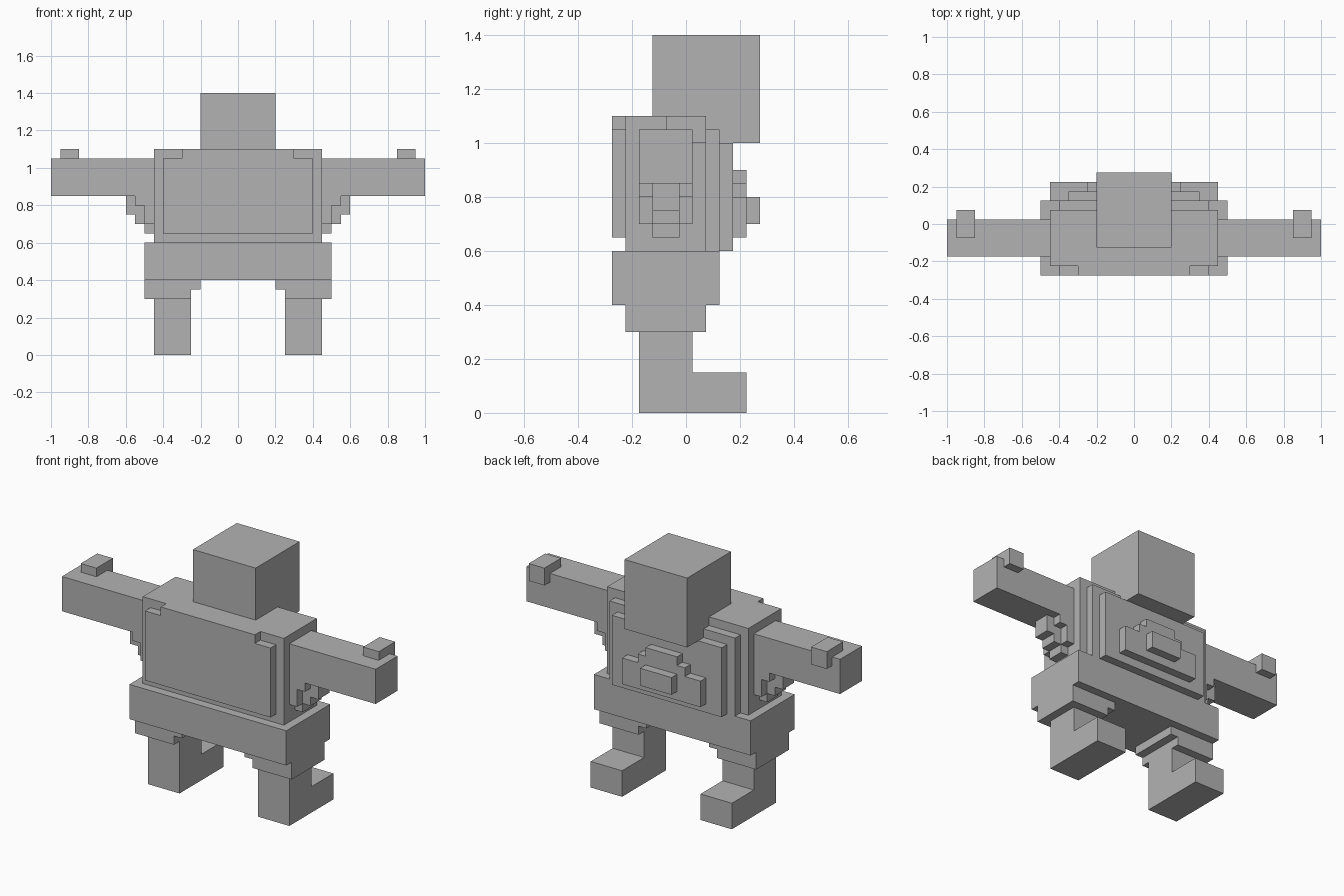
import bpy
import bmesh
from mathutils import Matrix, Vector

default = bpy.data.objects.get("Cube")
if default:
    bpy.data.objects.remove(default, do_unlink=True)

# One flat grey for the whole figure
grey = bpy.data.materials.new("plain_grey")
grey.use_nodes = True
COLOUR = (0.45, 0.45, 0.45, 1)
grey.diffuse_color = COLOUR
grey.node_tree.nodes["Principled BSDF"].inputs["Base Color"].default_value = COLOUR


def part(name, *boxes, mirror=False):
    """One object made of boxes, each given as x, y and z ranges."""
    bm = bmesh.new()
    for ranges in boxes:
        low, high = (Vector(side) for side in zip(*ranges))
        place = Matrix.Translation((low + high) / 2) @ Matrix.Diagonal((*(high - low), 1))
        bmesh.ops.create_cube(bm, size=1, matrix=place)
    mesh = bpy.data.meshes.new(name)
    bm.to_mesh(mesh)
    bm.free()
    mesh.materials.append(grey)
    obj = bpy.data.objects.new(name, mesh)
    bpy.context.collection.objects.link(obj)
    if mirror:
        mod = obj.modifiers.new("mirror", 'MIRROR')
        mod.use_mirror_merge = False
    return obj


def wide(half):
    return (-half, half)


# Head and torso
part("head", (wide(.2), (-.125, .275), (1, 1.4)))
part("torso", (wide(.45), (-.225, .075), (.6, 1.1)))

# Front plate with notched upper corners
FRONT = (-.275, -.225)
part("front_plate",
     (wide(.4), FRONT, (.65, 1.05)),
     (wide(.3), FRONT, (1.05, 1.1)))

# Stepped rear plates and the raised block on them
part("rear_plate_inner", (wide(.4), (.075, .125), (.6, 1.05)))
part("rear_plate_outer", (wide(.35), (.125, .175), (.6, 1)))
BACK = (.175, .225)
part("rear_bump",
     (wide(.25), BACK, (.65, .8)),
     (wide(.15), BACK, (.8, .85)),
     (wide(.1), BACK, (.85, .9)))
part("rear_bump_block", (wide(.1), (.225, .275), (.7, .8)))

# Waist and hips
part("waist", (wide(.5), (-.275, .125), (.4, .6)))
HIP = (-.225, .075)
part("hips",
     ((.2, .5), HIP, (.35, .4)),
     ((.25, .5), HIP, (.3, .35)), mirror=True)

# Legs with feet
LIMB = (-.175, .025)
part("legs",
     ((.25, .45), LIMB, (0, .3)),
     ((.25, .45), (.025, .225), (0, .15)), mirror=True)

# Arms with thumbs hooked over the rear edge
part("arms", ((.45, 1), LIMB, (.85, 1.05)), mirror=True)
part("thumbs",
     ((.85, .95), (-.075, .075), (1.05, 1.1)),
     ((.85, .95), (.025, .075), (1, 1.05)), mirror=True)

# Stair-stepped underarm: a broad layer and a narrow, deeper core
CORE = (-.125, -.025)
part("underarm_layer",
     ((.45, .5), LIMB, (.7, .85)),
     ((.5, .55), LIMB, (.8, .85)), mirror=True)
part("underarm_core",
     ((.45, .5), CORE, (.65, .7)),
     ((.5, .55), CORE, (.7, .8)),
     ((.55, .6), CORE, (.75, .85)), mirror=True)
